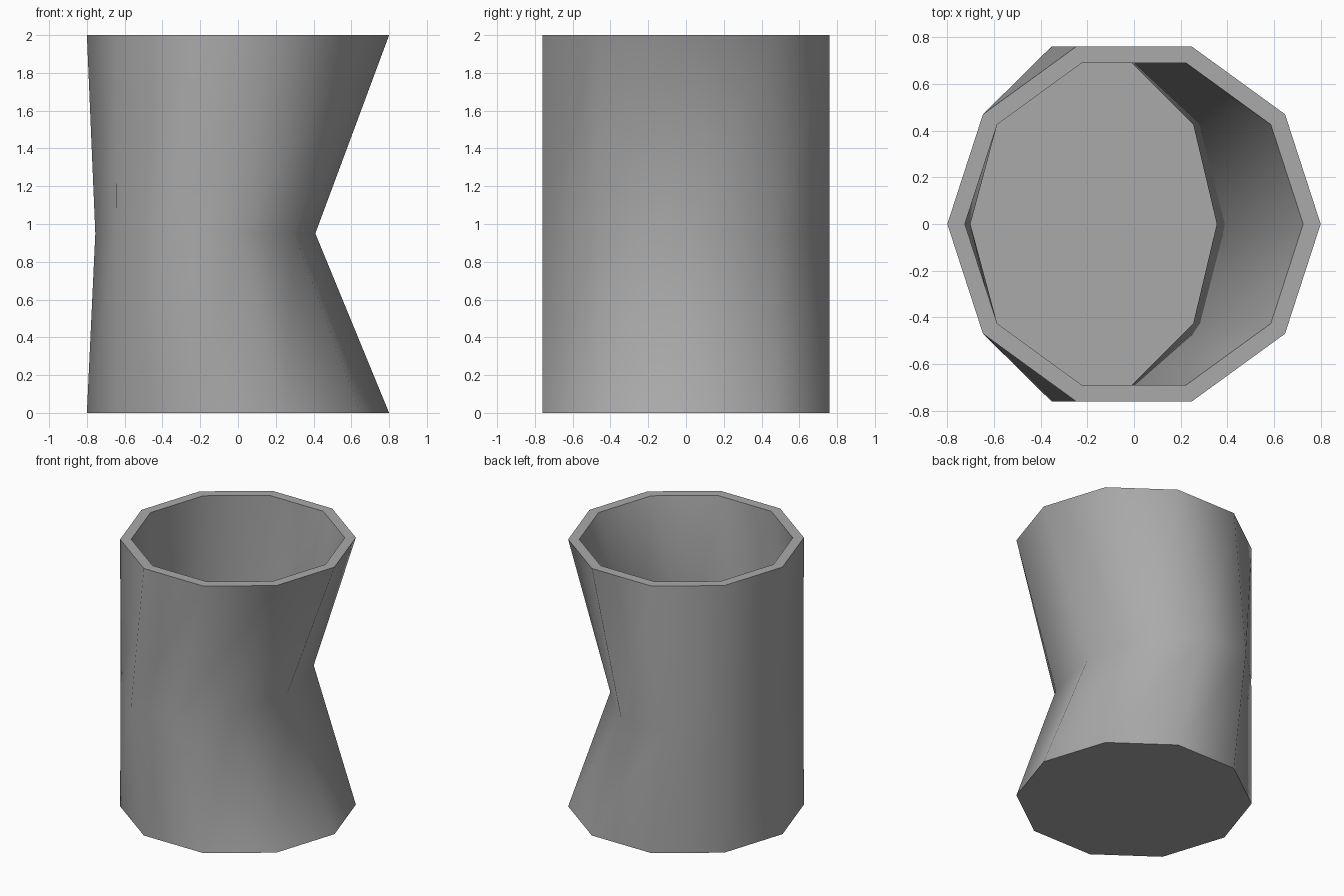
import bpy
import bmesh
from math import cos, sin, radians, tau

cube = bpy.data.objects.get("Cube")
if cube:
    bpy.data.objects.remove(cube, do_unlink=True)

SIDES = 10
OUTER, INNER = 0.8, 0.725
HEIGHT, WAIST, FLOOR = 2.0, 0.95, 0.08

grey = bpy.data.materials.new("plain_grey")
grey.use_nodes = True
colour = (0.4, 0.4, 0.4, 1)
grey.diffuse_color = colour
grey.node_tree.nodes["Principled BSDF"].inputs["Base Color"].default_value = colour

bm = bmesh.new()


def ring(radius, z, squash=1.0, shift=0.0):
    """A ten-sided loop, optionally narrowed and moved along x."""
    return [bm.verts.new((radius * cos(tau * i / SIDES) * squash + shift,
                          radius * sin(tau * i / SIDES), z))
            for i in range(SIDES)]


def waist(radius):
    return ring(radius, WAIST, 0.728, -0.173)


# Outer wall, rim, inner wall, from the base up and back down to the floor
loops = [ring(OUTER, 0), waist(OUTER), ring(OUTER, HEIGHT),
         ring(INNER, HEIGHT), waist(INNER), ring(INNER, FLOOR)]
for low, high in zip(loops, loops[1:]):
    for i in range(SIDES):
        j = (i + 1) % SIDES
        bm.faces.new((low[i], low[j], high[j], high[i]))

# Underside and inner floor
bm.faces.new(loops[0][::-1])
bm.faces.new(loops[-1])
bmesh.ops.recalc_face_normals(bm, faces=bm.faces)

mesh = bpy.data.meshes.new("bent_cup")
bm.to_mesh(mesh)
bm.free()
mesh.materials.append(grey)
cup = bpy.data.objects.new("bent_cup", mesh)
bpy.context.collection.objects.link(cup)

# Smooth walls with a crisp rim and base
bpy.ops.object.select_all(action='DESELECT')
cup.select_set(True)
bpy.context.view_layer.objects.active = cup
bpy.ops.object.shade_smooth_by_angle(angle=radians(60))
